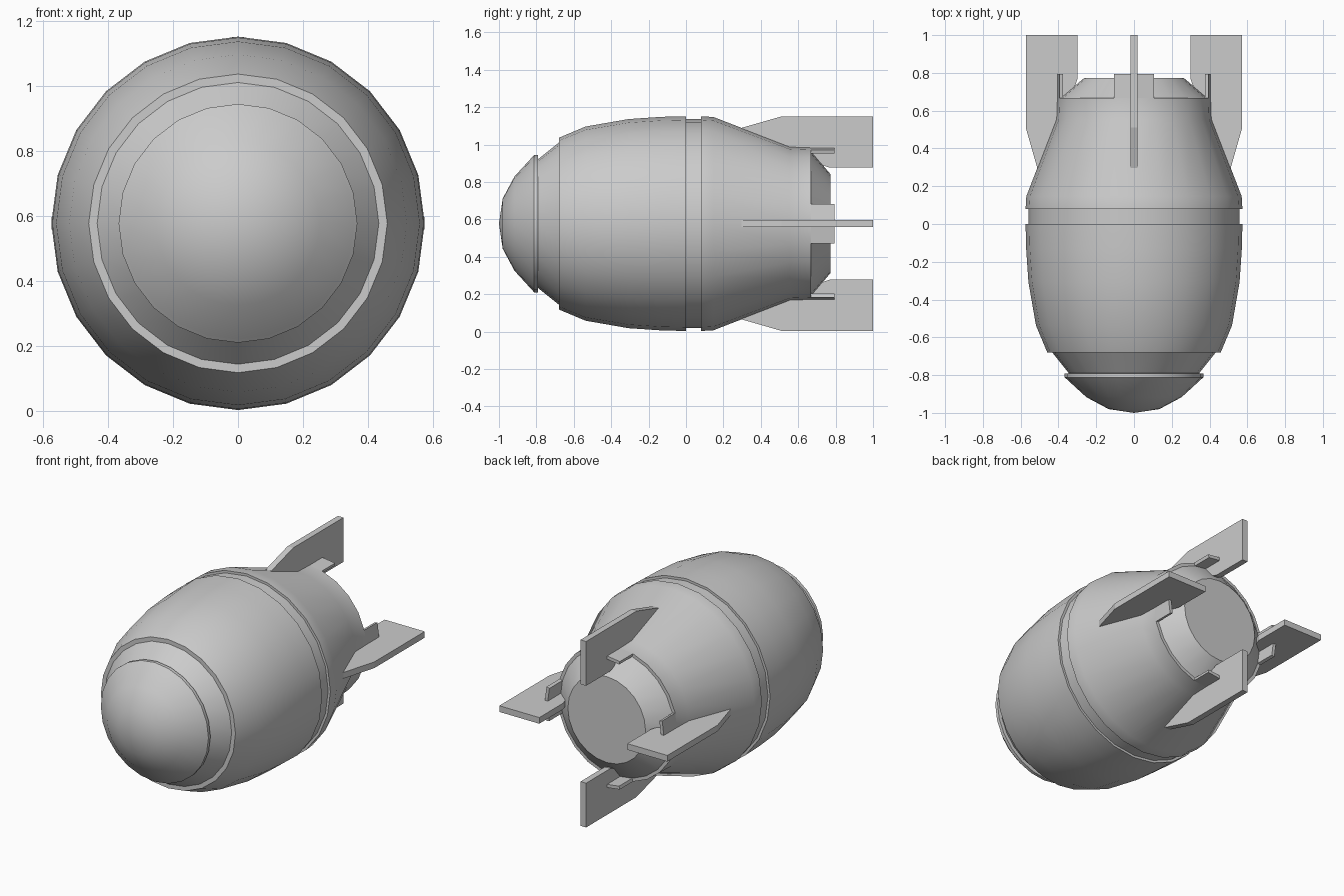
import bpy, bmesh
from math import sin, cos, pi

if "Cube" in bpy.data.objects:
    bpy.data.objects.remove(bpy.data.objects["Cube"])

SIDES = 24
CZ = 0.577


def finish(name, bm, smooth=True):
    mesh = bpy.data.meshes.new(name)
    bm.to_mesh(mesh)
    bm.free()
    obj = bpy.data.objects.new(name, mesh)
    bpy.context.collection.objects.link(obj)
    obj.location.z = CZ
    if smooth:
        bpy.ops.object.select_all(action='DESELECT')
        obj.select_set(True)
        bpy.context.view_layer.objects.active = obj
        bpy.ops.object.shade_smooth_by_angle()
    return obj


def lathe(name, profile):
    """Turn (y, radius) points around the y axis."""
    bm = bmesh.new()
    rings = []
    for y, r in profile:
        if r == 0:
            rings.append([bm.verts.new((0, y, 0))] * SIDES)
        else:
            angles = [2 * pi * i / SIDES for i in range(SIDES)]
            rings.append([bm.verts.new((r * sin(t), y, r * cos(t))) for t in angles])
    for a, b in zip(rings, rings[1:]):
        for i in range(SIDES):
            j = (i + 1) % SIDES
            bm.faces.new(dict.fromkeys((a[i], a[j], b[j], b[i])))
    return finish(name, bm)


def extrude(name, points, offset, turn):
    """Solid plate from an outline, pushed along offset, turned about the y axis."""
    bm = bmesh.new()
    face = bm.faces.new([bm.verts.new(p) for p in points])
    new = bmesh.ops.extrude_face_region(bm, geom=[face])['geom']
    bmesh.ops.translate(bm, vec=offset, verts=[v for v in new if isinstance(v, bmesh.types.BMVert)])
    bmesh.ops.recalc_face_normals(bm, faces=bm.faces)
    obj = finish(name, bm, False)
    obj.rotation_euler.y = turn
    return obj


# Nose dome with its thin lip and the conical collar behind it
lathe("nose_dome", [(-1, 0), (-0.98, 0.134), (-0.917, 0.252), (-0.82, 0.358)])
lathe("nose_lip", [(-0.82, 0.358), (-0.812, 0.367), (-0.792, 0.367), (-0.79, 0.345)])
lathe("nose_collar", [(-0.79, 0.345), (-0.68, 0.433)])

# Main casing, recessed waist and tapered rear casing
lathe("front_casing", [(-0.68, 0.433), (-0.68, 0.459), (-0.537, 0.519), (-0.307, 0.559),
                       (-0.13, 0.571), (0, 0.574), (0, 0.559)])
lathe("waist_band", [(0, 0.559), (0.08, 0.559)])
lathe("rear_casing", [(0.08, 0.559), (0.08, 0.574), (0.147, 0.57), (0.555, 0.412),
                      (0.668, 0.408), (0.668, 0.388)])

# Tail cone with a flat end
lathe("tail_cone", [(0.668, 0.388), (0.772, 0.265), (0.772, 0)])

# Four fins and the bent tabs beneath them
fin = [(0.297, 0.512), (0.51, 0.573), (1, 0.573), (1, 0.3), (0.767, 0.3),
       (0.72, 0.316), (0.6, 0.37), (0.297, 0.48)]
step = 2 * pi / SIDES
tab = [(0.408 * sin(k * step), 0.408 * cos(k * step)) for k in (-1, 0, 1)]
tab += [(0.388 * sin(k * step), 0.388 * cos(k * step)) for k in (1, 0, -1)]
for n, side in enumerate(("top", "right", "bottom", "left")):
    extrude("fin_" + side, [(-0.019, y, r) for y, r in fin], (0.038, 0, 0), n * pi / 2)
    extrude("tab_" + side, [(x, 0.665, z) for x, z in tab], (0, 0.13, 0), n * pi / 2)
